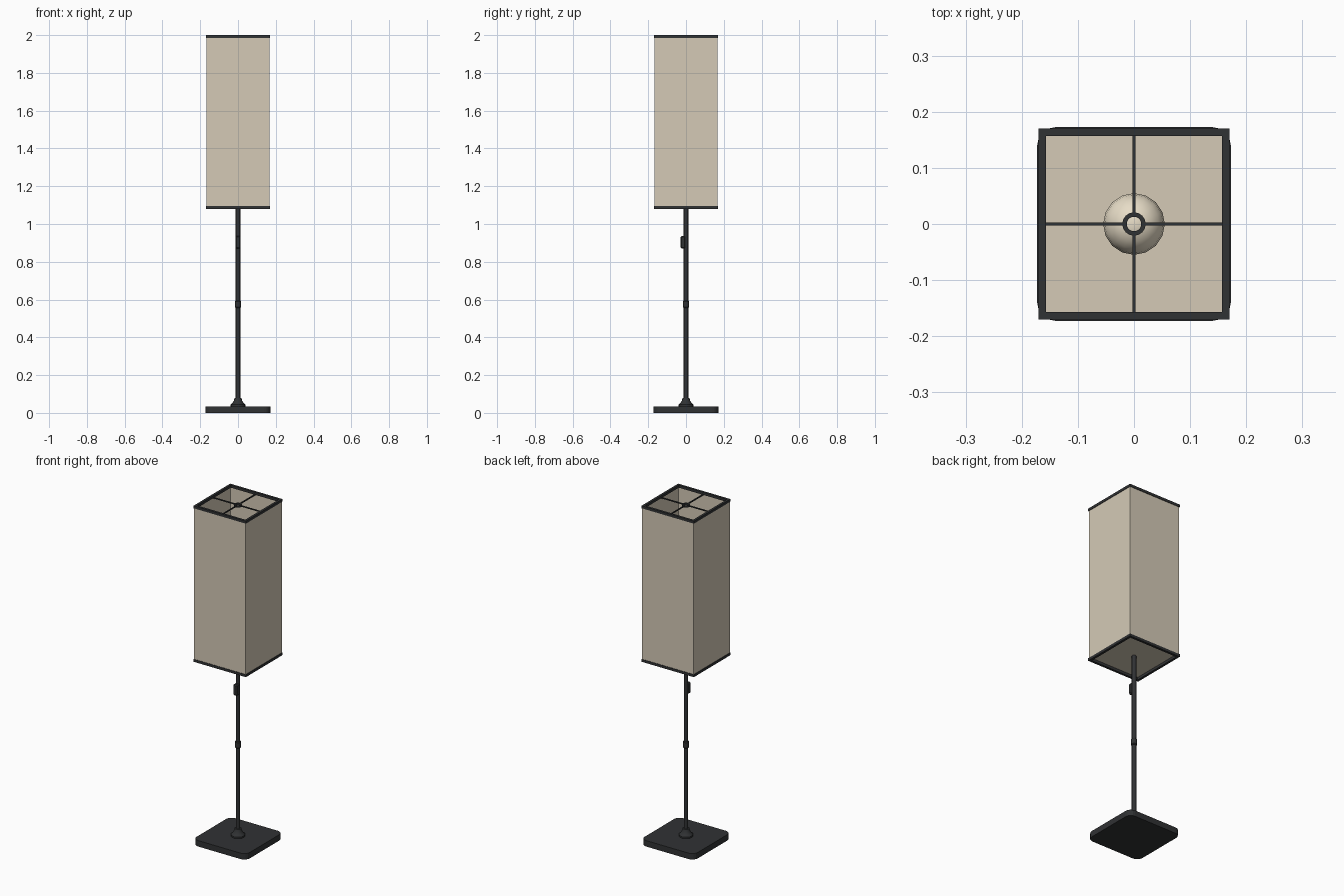
import bpy, bmesh, math

if "Cube" in bpy.data.objects:
    bpy.data.objects.remove(bpy.data.objects["Cube"])


def material(name, color):
    m = bpy.data.materials.new(name)
    m.diffuse_color = (*color, 1)
    m.use_nodes = True
    m.node_tree.nodes["Principled BSDF"].inputs["Base Color"].default_value = m.diffuse_color
    return m


DARK = material("black_metal", (0.03, 0.032, 0.034))
LINEN = material("linen", (0.66, 0.59, 0.47))
GLASS = material("bulb_glass", (0.8, 0.72, 0.57))


def finish(name, bm, mat, smooth=False):
    bmesh.ops.recalc_face_normals(bm, faces=bm.faces)
    me = bpy.data.meshes.new(name)
    bm.to_mesh(me)
    bm.free()
    ob = bpy.data.objects.new(name, me)
    bpy.context.collection.objects.link(ob)
    me.materials.append(mat)
    if smooth:
        bpy.ops.object.select_all(action='DESELECT')
        ob.select_set(True)
        bpy.context.view_layer.objects.active = ob
        bpy.ops.object.shade_smooth_by_angle(angle=math.radians(35))
    return ob


def box(name, center, size, mat, bevel=0, segments=1, vertical_only=False):
    bm = bmesh.new()
    bmesh.ops.create_cube(bm, size=1)
    for v in bm.verts:
        v.co = [c + p * s for c, p, s in zip(center, v.co, size)]
    if bevel:
        edges = [e for e in bm.edges if not vertical_only
                 or abs(e.verts[0].co.z - e.verts[1].co.z) > 1e-4]
        bmesh.ops.bevel(bm, geom=edges, offset=bevel, segments=segments,
                        profile=0.5, affect='EDGES')
    return finish(name, bm, mat)


def lathe(name, profile, mat, sides=16, closed=False):
    # spin a (radius, z) profile round the z axis
    bm = bmesh.new()
    rings = [[bm.verts.new((r * math.cos(2 * math.pi * i / sides),
                            r * math.sin(2 * math.pi * i / sides), z))
              for i in range(sides)] for r, z in profile]
    pairs = list(zip(rings, rings[1:])) + ([(rings[-1], rings[0])] if closed else [])
    for a, b in pairs:
        for i in range(sides):
            j = (i + 1) % sides
            bm.faces.new((a[i], a[j], b[j], b[i]))
    if not closed:
        bm.faces.new(rings[0])
        bm.faces.new(rings[-1])
    return finish(name, bm, mat, smooth=True)


def square_tube(name, outer, inner, z0, z1, mat):
    # hollow square ring with wall thickness
    bm = bmesh.new()
    loops = [[bm.verts.new((sx * h, sy * h, z))
              for sx, sy in ((-1, -1), (1, -1), (1, 1), (-1, 1))]
             for h, z in ((outer, z0), (outer, z1), (inner, z1), (inner, z0))]
    for k in range(4):
        a, b = loops[k], loops[(k + 1) % 4]
        for i in range(4):
            j = (i + 1) % 4
            bm.faces.new((a[i], a[j], b[j], b[i]))
    return finish(name, bm, mat)


# base plate with rounded corners, and pole foot
box("base", (0, 0, 0.0175), (0.346, 0.346, 0.035), DARK, 0.035, 4, True)
lathe("pole_foot", [(0.039, 0.034), (0.039, 0.044), (0.030, 0.053),
                    (0.022, 0.064), (0.018, 0.080)], DARK)

# pole, joint collar, switch
lathe("pole", [(0.012, 0.034), (0.012, 1.32)], DARK)
lathe("pole_collar", [(0.014, 0.556), (0.017, 0.560), (0.017, 0.590),
                      (0.014, 0.594)], DARK)
box("switch", (0, -0.015, 0.903), (0.027, 0.028, 0.066), DARK, 0.006)

# socket and bulb
lathe("socket", [(0.020, 1.29), (0.022, 1.30), (0.022, 1.36)], DARK)
bm = bmesh.new()
bmesh.ops.create_uvsphere(bm, u_segments=16, v_segments=10, radius=0.055)
bm.verts.ensure_lookup_table()
for v in bm.verts:
    v.co.z += 1.405
finish("bulb", bm, GLASS, smooth=True)

# fabric shade with bottom panel
square_tube("shade", 0.168, 0.164, 1.09, 1.99, LINEN)
box("shade_bottom_panel", (0, 0, 1.098), (0.33, 0.33, 0.004), LINEN)

# dark trim frames at both ends
for name, z in (("bottom_trim", 1.08), ("top_trim", 1.985)):
    square_tube(name, 0.1705, 0.157, z, z + 0.015, DARK)

# top spider: centre ring and four spokes
lathe("spider_ring", [(0.021, 1.979), (0.021, 1.989), (0.013, 1.989),
                      (0.013, 1.979)], DARK, closed=True)
for s in (-1, 1):
    box("spider_spoke_x", (s * 0.09, 0, 1.985), (0.142, 0.006, 0.006), DARK)
    box("spider_spoke_y", (0, s * 0.09, 1.985), (0.006, 0.142, 0.006), DARK)
